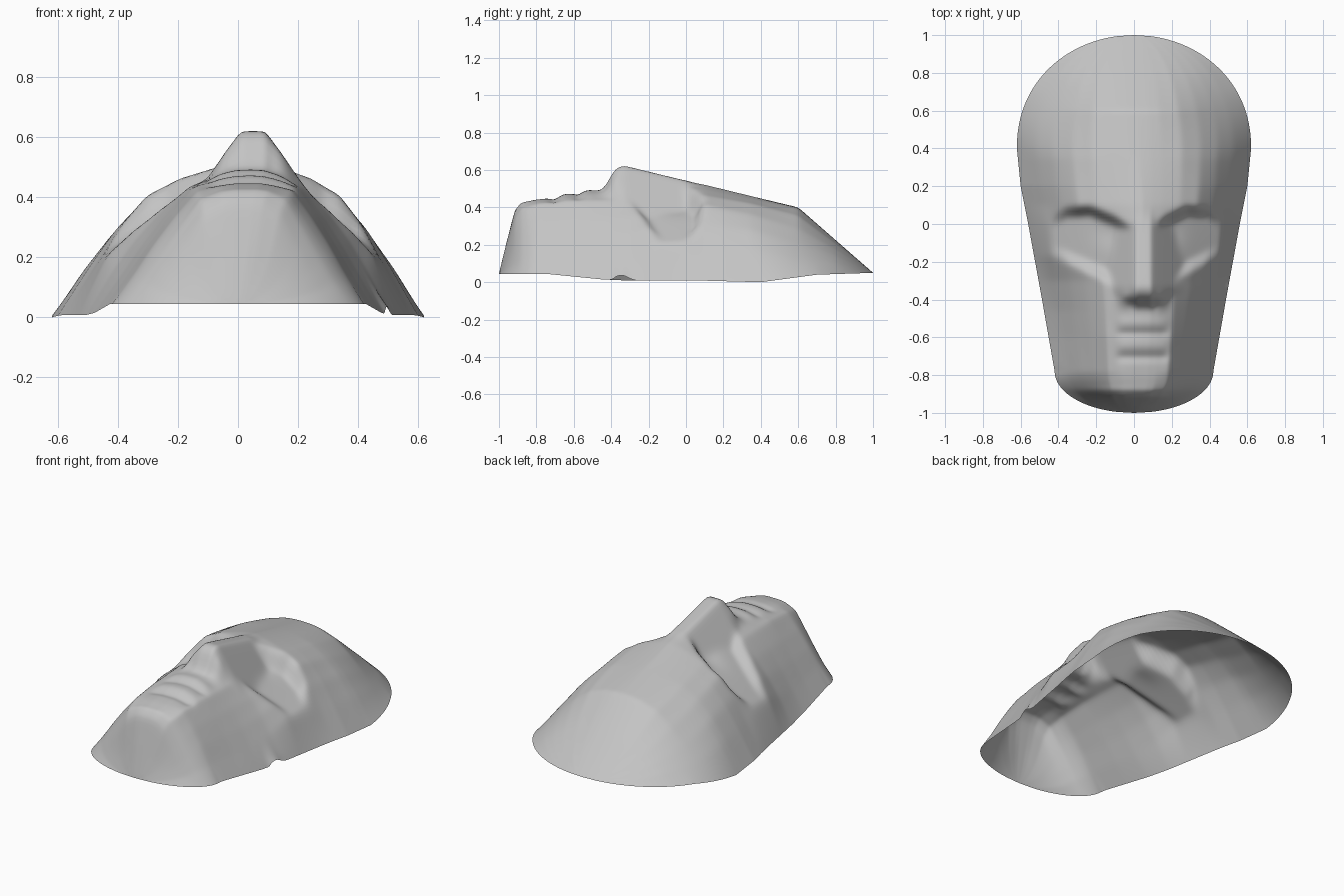
import bpy, bmesh, math

cube = bpy.data.objects.get("Cube")
if cube:
    bpy.data.objects.remove(cube, do_unlink=True)


def lerp(points, t):
    """Piecewise linear lookup in (position, value) pairs."""
    if t <= points[0][0]:
        return points[0][1]
    for (a, va), (b, vb) in zip(points, points[1:]):
        if t <= b:
            return va + (vb - va) * (t - a) / (b - a)
    return points[-1][1]


def smooth(t):
    t = max(0.0, min(1.0, t))
    return t * t * (3 - 2 * t)


def soft_max(a, b, k):
    h = max(k - abs(a - b), 0) / k
    return max(a, b) + h * h * k / 4


def bump(t, centre, width):
    return math.exp(-((t - centre) / width) ** 2)


# Outline, rim and centre line, all along y
SIDE = [(-0.78, 0.42), (-0.4, 0.487), (0, 0.56), (0.2, 0.60), (0.4, 0.62)]
RIM = [(-1, 0.045), (-0.75, 0.045), (-0.45, 0.015), (-0.3, 0.008), (0.1, 0.008),
       (0.4, 0.0), (0.7, 0.04), (1, 0.05)]
CENTRE = [(-1, 0), (-0.85, 0.035), (-0.4, 0.045), (0, 0.045), (1, 0)]

# Heights of each cross-section from the centre line out to the rim
KNOTS = [0, 0.1, 0.2, 0.38, 0.55, 0.7, 0.84, 1]
SECTIONS = [
    (-1.0, [.045] * 7),
    (-.96, [.21, .21, .20, .17, .13, .10, .07]),
    (-.915, [.385, .385, .38, .34, .24, .16, .095]),
    (-.88, [.425, .425, .42, .39, .29, .20, .12]),
    (-.78, [.44, .44, .435, .42, .33, .24, .145]),
    (-.60, [.472, .47, .46, .435, .335, .235, .135]),
    (-.46, [.492, .49, .475, .435, .34, .24, .135]),
    (-.30, [.50, .49, .475, .435, .35, .26, .155]),
    (-.17, [.52, .505, .49, .45, .38, .305, .205]),
    (0.0, [.54, .52, .50, .46, .40, .31, .185]),
    (0.1, [.522, .51, .495, .463, .41, .30, .165]),
    (.35, [.46, .455, .445, .42, .36, .275, .16]),
    (.60, [.40, .398, .39, .355, .285, .205, .125]),
    (.80, [.225, .224, .22, .205, .175, .14, .10]),
    (1.0, [.05] * 7),
]
NOSE = [(-.47, .44), (-.45, .49), (-.42, .53), (-.385, .598), (-.355, .618),
        (-.33, .622), (-.28, .61), (0, .542), (.1, .50)]
BROW = [(0, -.04), (.1, -.01), (.25, .05), (.45, .10), (.65, .09), (.8, .04), (.87, -.12)]


def half_width(y):
    if y > 0.4:
        return 0.62 * max(0, 1 - ((y - 0.4) / 0.6) ** 2.15) ** 0.5
    if y < -0.78:
        return 0.42 * max(0, 1 - ((-0.78 - y) / 0.22) ** 2) ** 0.5
    return lerp(SIDE, y)


def height(x, y, u):
    a = abs(u)
    # Forehead, cheeks and chin
    column = [lerp([(s, v[k]) for s, v in SECTIONS], y) for k in range(7)]
    z = lerp(list(zip(KNOTS, column + [lerp(RIM, y)])), a)
    if a < 0.9:
        # Eye socket: a slanting plane under the brow that fades into the cheek
        plane = 0.515 - 0.37 * a - 0.02 * bump(a, 0.25, 0.15) * bump(y, -0.04, 0.08)
        upper = smooth((lerp(BROW, a) - y) / 0.06)
        lower = smooth((y + 0.19 + 0.22 * (1 - a / 0.84)) / 0.09)
        z += (min(z, plane) - z) * upper * lower
    # Lips and chin crease
    across = smooth((0.16 - abs(x - 0.045)) / 0.06)
    z += across * (0.010 * bump(y, -.525, .03) - 0.012 * bump(y, -.578, .013)
                   + 0.008 * bump(y, -.645, .03) - 0.013 * bump(y, -.705, .022)
                   + 0.004 * bump(y, -.80, .05))
    # Nose with its flared base
    if -0.5 < y < 0.1:
        off = abs(x - 0.05)
        ridge = lerp(NOSE, y) - 1.45 * max(0, math.hypot(off, 0.02) - 0.045)
        z = soft_max(z, ridge, 0.015)
        wing = bump(off, 0.095, 0.035) * bump(y, -.40, .035)
        z += 0.03 * wing
    return z


ROWS, COLS = 160, 96
bm = bmesh.new()
grid = []
for i in range(ROWS + 1):
    t = i / ROWS
    # Rows crowd together toward both ends for a round outline
    y = 0.6 * -math.cos(math.pi * t) + 0.4 * (2 * t - 1)
    w, c = half_width(y), lerp(CENTRE, y)
    c = min(c, w * 0.3)
    row = []
    for j in range(COLS + 1):
        u = 2 * j / COLS - 1
        x = c + u * (w - c if u > 0 else w + c)
        row.append(bm.verts.new((x, y, height(x, y, u))))
    grid.append(row)
for r0, r1 in zip(grid, grid[1:]):
    for j in range(COLS):
        bm.faces.new((r0[j], r0[j + 1], r1[j + 1], r1[j]))
bmesh.ops.remove_doubles(bm, verts=bm.verts, dist=0.0004)
# Soften the section lines a little, leaving the rim in place
inner = [v for v in bm.verts if not v.is_boundary]
for _ in range(3):
    bmesh.ops.smooth_vert(bm, verts=inner, factor=0.5,
                          use_axis_x=False, use_axis_y=False, use_axis_z=True)
mesh = bpy.data.meshes.new("face_mask")
bm.to_mesh(mesh)
bm.free()

mask = bpy.data.objects.new("face_mask", mesh)
bpy.context.collection.objects.link(mask)

# Plain grey material
grey = bpy.data.materials.new("light_grey")
grey.use_nodes = True
grey.diffuse_color = (0.55, 0.55, 0.55, 1)
grey.node_tree.nodes["Principled BSDF"].inputs["Base Color"].default_value = (0.55, 0.55, 0.55, 1)
mesh.materials.append(grey)

bpy.context.view_layer.objects.active = mask
mask.select_set(True)
bpy.ops.object.shade_smooth_by_angle(angle=math.radians(50))
